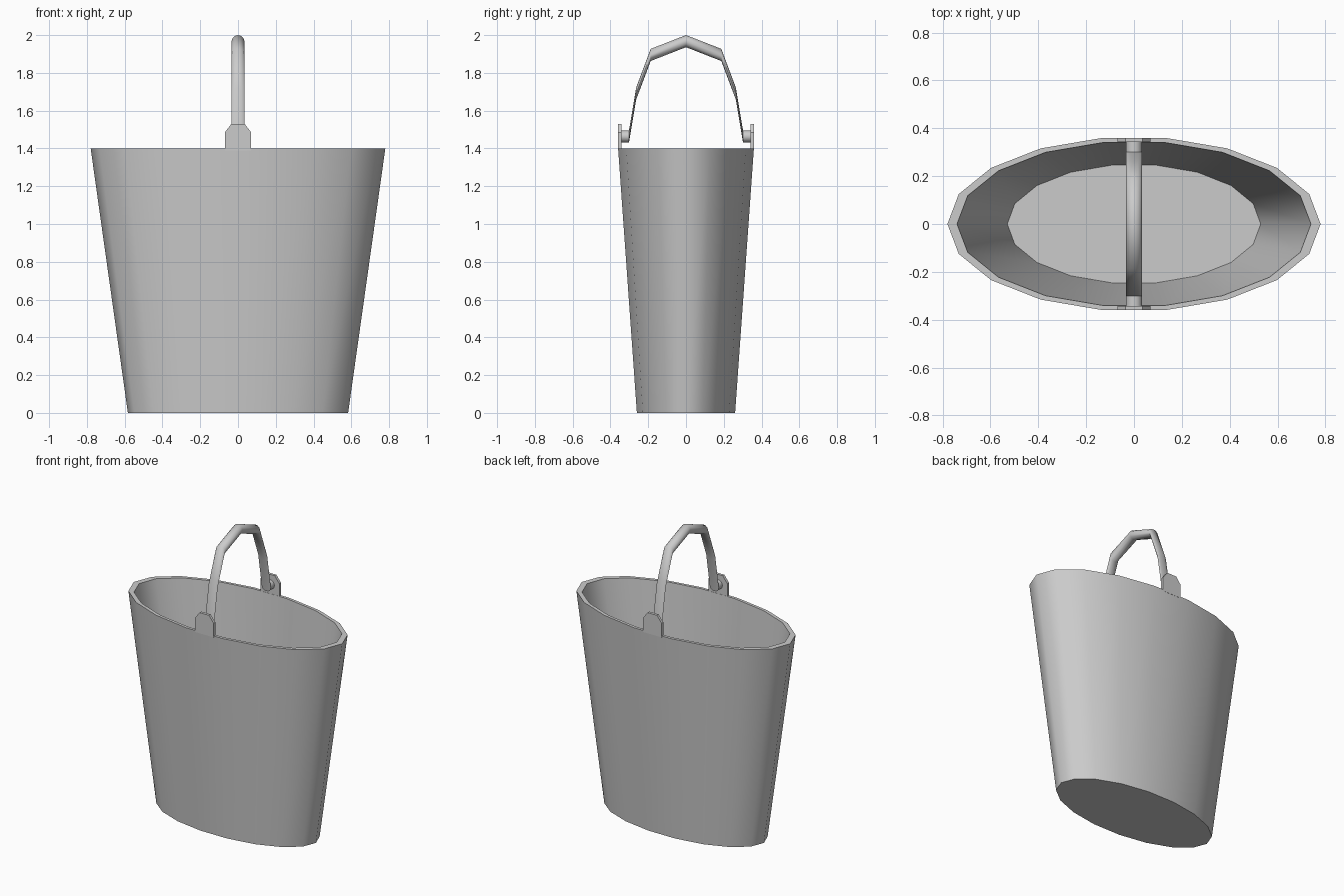
import bpy, bmesh
from math import cos, sin, pi, radians

if "Cube" in bpy.data.objects:
    bpy.data.objects.remove(bpy.data.objects["Cube"], do_unlink=True)

GREY = (0.6, 0.6, 0.6, 1)
metal = bpy.data.materials.new("grey_metal")
metal.use_nodes = True
metal.diffuse_color = GREY
metal.node_tree.nodes["Principled BSDF"].inputs["Base Color"].default_value = GREY


def loft(name, rings, smooth_angle):
    """Skin a list of closed rings and cap both ends."""
    bm = bmesh.new()
    loops = [[bm.verts.new(p) for p in ring] for ring in rings]
    for a, b in zip(loops, loops[1:]):
        for i in range(len(a)):
            j = (i + 1) % len(a)
            bm.faces.new((a[i], a[j], b[j], b[i]))
    bm.faces.new(loops[0])
    bm.faces.new(loops[-1])
    bmesh.ops.recalc_face_normals(bm, faces=bm.faces)
    mesh = bpy.data.meshes.new(name)
    bm.to_mesh(mesh)
    bm.free()
    mesh.materials.append(metal)
    mesh.shade_smooth()
    mesh.set_sharp_from_angle(angle=radians(smooth_angle))
    obj = bpy.data.objects.new(name, mesh)
    bpy.context.collection.objects.link(obj)
    return obj


def ellipse(rx, ry, z, sides=18):
    angles = [2 * pi * i / sides for i in range(sides)]
    return [(rx * cos(t), ry * sin(t), z) for t in angles]


# Oval bucket: outer wall, flat rim, inner wall and raised floor
loft("bucket", [ellipse(0.583, 0.264, 0), ellipse(0.78, 0.365, 1.4),
                ellipse(0.74, 0.346, 1.4), ellipse(0.53, 0.25, 0.05)], 60)

# Chamfered handle lugs standing on the rim
half = [(0.07, 1.39), (0.07, 1.485), (0.035, 1.53)]
outline = half + [(-x, z) for x, z in reversed(half)]
for side, label in ((-1, "front"), (1, "back")):
    loft(label + "_lug", [[(x, side * y, z) for x, z in outline]
                          for y in (0.342, 0.36)], 30)

# Arched handle with its pins: one upright round section carried along y
arc = [(-0.35, 1.463), (-0.302, 1.463), (-0.264, 1.69), (-0.187, 1.895), (0, 1.968)]
path = arc + [(-y, z) for y, z in reversed(arc[:-1])]
section = [(0.034 * cos(i * pi / 6), 0.032 * sin(i * pi / 6)) for i in range(12)]
loft("handle", [[(x, y, z + dz) for x, dz in section] for y, z in path], 50)
